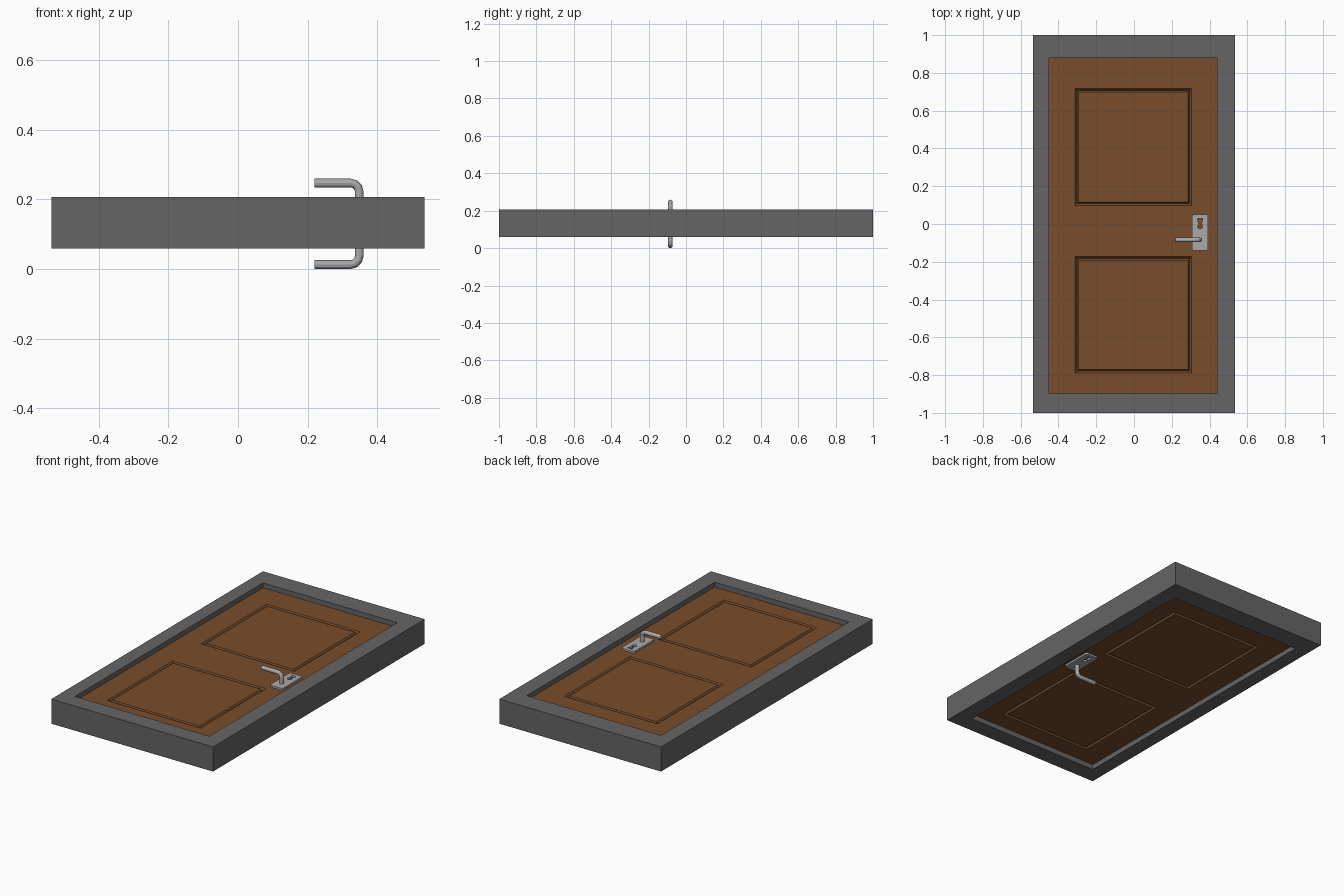
import bpy, bmesh, math
from mathutils import Vector

if "Cube" in bpy.data.objects:
    bpy.data.objects.remove(bpy.data.objects["Cube"])


def material(name, color):
    m = bpy.data.materials.new(name)
    m.diffuse_color = (*color, 1)
    m.use_nodes = True
    m.node_tree.nodes["Principled BSDF"].inputs["Base Color"].default_value = m.diffuse_color
    return m


FRAME = material("dark_grey", (0.13, 0.13, 0.13))
WOOD = material("brown_wood", (0.19, 0.075, 0.025))
METAL = material("metal", (0.4, 0.4, 0.4))
PLATE_X, PLATE_Y = 0.35, -0.045
DOOR_LOW, DOOR_HIGH = 0.09, 0.177


def finish(name, bm, mat=None):
    bmesh.ops.recalc_face_normals(bm, faces=bm.faces)
    me = bpy.data.meshes.new(name)
    bm.to_mesh(me)
    bm.free()
    ob = bpy.data.objects.new(name, me)
    bpy.context.collection.objects.link(ob)
    if mat:
        me.materials.append(mat)
    return ob


def box(bm, lo, hi):
    verts = bmesh.ops.create_cube(bm, size=1)["verts"]
    for v in verts:
        v.co = [(a + b) / 2 + c * (b - a) for a, b, c in zip(lo, hi, v.co)]


def prism(bm, points, z0, z1):
    face = bm.faces.new([bm.verts.new((x, y, z0)) for x, y in points])
    ext = bmesh.ops.extrude_face_region(bm, geom=[face])["geom"]
    for v in ext:
        if isinstance(v, bmesh.types.BMVert):
            v.co.z = z1


# Frame: rectangular ring, extruded
bm = bmesh.new()
corners = [(-1, -1), (1, -1), (1, 1), (-1, 1)]
outer = [(x * 0.535, y * 1.0) for x, y in corners]
inner = [(-0.45, -0.898), (0.439, -0.898), (0.439, 0.878), (-0.45, 0.878)]
rings = [[bm.verts.new((x, y, z)) for x, y in pts]
         for pts, z in ((outer, 0.059), (outer, 0.206), (inner, 0.206), (inner, 0.059))]
for a, b in zip(rings, rings[1:] + rings[:1]):
    for i in range(4):
        j = (i + 1) % 4
        bm.faces.new((a[i], a[j], b[j], b[i]))
finish("door_frame", bm, FRAME)

# Door leaf: cut into a grid, panels outlined by a V groove on both sides
bm = bmesh.new()
box(bm, (-0.45, -0.898, DOOR_LOW), (0.439, 0.878, DOOR_HIGH))
cuts = [((x, 0, 0), (1, 0, 0)) for x in (-0.313, 0.304)]
cuts += [((0, y, 0), (0, 1, 0)) for y in (-0.79, -0.173, 0.098, 0.717)]
for co, no in cuts:
    bmesh.ops.bisect_plane(bm, geom=bm.verts[:] + bm.edges[:] + bm.faces[:],
                           plane_co=co, plane_no=no)
panels = []
for f in bm.faces:
    c = f.calc_center_median()
    if abs(f.normal.z) > 0.9 and abs(c.x) < 0.1 and (0.3 < c.y < 0.5 or -0.6 < c.y < -0.4):
        panels.append(f)
bmesh.ops.inset_individual(bm, faces=panels, thickness=0.015, depth=-0.013)
bmesh.ops.inset_individual(bm, faces=panels, thickness=0.012, depth=0.013)
finish("door_leaf", bm, WOOD)


# Lock plate with keyhole
def plate(name, z0, z1):
    w, h, r = 0.0425, 0.096, 0.012
    pts = []
    for k, (sx, sy) in enumerate([(1, 1), (-1, 1), (-1, -1), (1, -1)]):
        for i in range(4):
            a = math.pi / 2 * (k + i / 3)
            pts.append((PLATE_X + sx * (w - r) + r * math.cos(a),
                        PLATE_Y + sy * (h - r) + r * math.sin(a)))
    bm = bmesh.new()
    prism(bm, pts, z0, z1)
    ob = finish(name, bm, METAL)
    # Keyhole outline: round lower end, flared upper end
    hole = [(PLATE_X + 0.015, 0.03), (PLATE_X - 0.015, 0.03)]
    for i in range(11):
        a = math.radians(120 + 30 * i)
        hole.append((PLATE_X + 0.013 * math.cos(a), -0.013 + 0.013 * math.sin(a)))
    bm = bmesh.new()
    prism(bm, hole, z0 - 0.02, z1 + 0.02)
    cutter = finish(name + "_keyhole_cutter", bm)
    cutter.hide_render = True
    cutter.hide_viewport = True
    mod = ob.modifiers.new("keyhole", 'BOOLEAN')
    mod.operation = 'DIFFERENCE'
    mod.solver = 'EXACT'
    mod.object = cutter


plate("upper_plate", DOOR_HIGH - 0.001, DOOR_HIGH + 0.011)
plate("lower_plate", DOOR_LOW - 0.011, DOOR_LOW + 0.001)


# Lever handle: round bar swept along an L path with a rounded corner
def handle(name, z_door, z_end):
    s = 1 if z_end > z_door else -1
    r, sides, bend = 0.0125, 12, 0.024
    px = 0.348
    path = [((px, z_door), 0.0)]
    for i in range(4):
        a = math.pi / 2 * i / 3
        path.append(((px - bend + bend * math.cos(a),
                      z_end - s * bend * (1 - math.sin(a))), a))
    path.append(((0.22, z_end), math.pi / 2))
    bm = bmesh.new()
    rings = []
    for (x, z), a in path:
        side = Vector((math.cos(a), 0, s * math.sin(a)))
        ring = []
        for k in range(sides):
            t = 2 * math.pi * k / sides
            ring.append(bm.verts.new(Vector((x, -0.084, z))
                        + r * math.cos(t) * side + Vector((0, r * math.sin(t), 0))))
        rings.append(ring)
    for a, b in zip(rings, rings[1:]):
        for k in range(sides):
            j = (k + 1) % sides
            bm.faces.new((a[k], a[j], b[j], b[k]))
    bm.faces.new(rings[0])
    bm.faces.new(rings[-1])
    finish(name, bm, METAL)


handle("upper_handle", DOOR_HIGH, 0.2465)
handle("lower_handle", DOOR_LOW, 0.0125)
